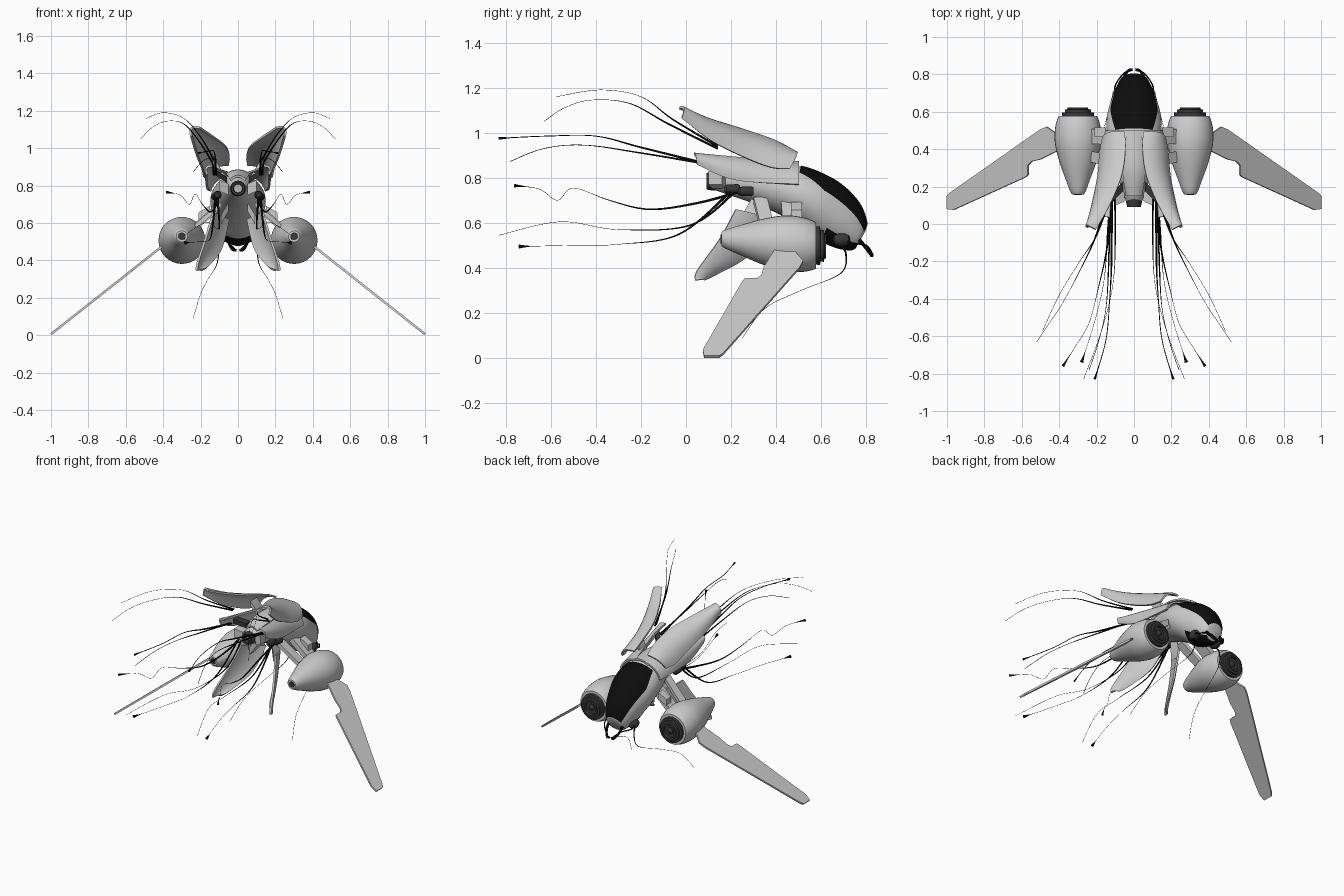
import bpy, bmesh, math
from mathutils import Vector

if "Cube" in bpy.data.objects:
    bpy.data.objects.remove(bpy.data.objects["Cube"])


def material(name, v):
    m = bpy.data.materials.new(name)
    m.diffuse_color = (v, v, v, 1)
    m.use_nodes = True
    m.node_tree.nodes["Principled BSDF"].inputs["Base Color"].default_value = m.diffuse_color
    return m


BLACK = material("black", 0.004)
DARK = material("dark_grey", 0.04)


def finish(name, bm, mat=None, mirror=True, thick=0, angle=35):
    bmesh.ops.recalc_face_normals(bm, faces=bm.faces)
    me = bpy.data.meshes.new(name)
    bm.to_mesh(me)
    bm.free()
    ob = bpy.data.objects.new(name, me)
    bpy.context.collection.objects.link(ob)
    if mat:
        me.materials.append(mat)
    bpy.context.view_layer.objects.active = ob
    ob.select_set(True)
    if thick:  # applied first, so that the rim edges stay sharp
        mod = ob.modifiers.new("thickness", 'SOLIDIFY')
        mod.thickness = thick
        mod.offset = 0
        bpy.ops.object.modifier_apply(modifier=mod.name)
    if mirror:
        ob.modifiers.new("mirror", 'MIRROR')
    bpy.ops.object.shade_smooth_by_angle(angle=math.radians(angle))
    ob.select_set(False)
    return ob


def spline(pts, t):
    """Catmull-Rom sample of a point list, t in points."""
    i = min(int(t), len(pts) - 2)
    f = t - i
    p = [Vector(pts[max(0, min(len(pts) - 1, i + k))]) for k in (-1, 0, 1, 2)]
    return 0.5 * (2 * p[1] + (p[2] - p[0]) * f + (2 * p[0] - 5 * p[1] + 4 * p[2] - p[3]) * f * f
                  + (3 * p[1] - p[0] - 3 * p[2] + p[3]) * f ** 3)


def loft(rows, closed=False, caps=False):
    bm = bmesh.new()
    vs = [[bm.verts.new(c) for c in row] for row in rows]
    n = len(rows[0])
    for a, b in zip(vs, vs[1:]):
        for i in range(n if closed else n - 1):
            j = (i + 1) % n
            bm.faces.new((a[i], a[j], b[j], b[i]))
    if caps:
        bm.faces.new(vs[0])
        bm.faces.new(vs[-1])
    return bm


# Hull stations: top y, top z, bottom y, bottom z, half width
HULL = [(.12, .82, .13, .745, .045), (.2, .855, .2, .72, .07), (.35, .865, .33, .675, .11),
        (.51, .85, .45, .62, .145), (.62, .81, .53, .57, .145), (.70, .76, .60, .52, .125),
        (.77, .685, .67, .49, .098), (.802, .605, .73, .48, .07), (.797, .565, .755, .49, .05)]


def hull_row(t, angles, grow=0):
    vals = [spline([(s[k], s[k + 1], s[4]) for s in HULL], t) for k in (0, 2)]
    top, bot = Vector((0, *vals[0][:2])), Vector((0, *vals[1][:2]))
    mid, up, w = (top + bot) / 2, (top - bot) / 2, vals[0][2]
    up = up * (1 + grow / up.length)
    return [mid + up * math.cos(a) + Vector(((w + grow) * math.sin(a), 0, 0)) for a in angles]


ring = [math.tau * i / 32 for i in range(32)]
arc = [math.radians(a) for a in range(-60, 61, 6)]
under = [math.radians(a) for a in range(120, 241, 10)]
finish("hull", loft([hull_row(i / 4, ring) for i in range(33)], True, True), mirror=False)
finish("canopy", loft([hull_row(3 + i / 5, [a * (.7 + .3 * min(1, i / 6)) for a in arc], .004)
                       for i in range(23)]), BLACK, False)
finish("chin_panel", loft([hull_row(5 + i / 4, under, .003) for i in range(13)]), BLACK, False)


def plate(name, edge_a, edge_b, bulge, thick=.012, mat=None, n=16, m=8):
    rows = []
    for i in range(n + 1):
        t = i / n * (len(edge_a) - 1)
        a, b = spline(edge_a, t), spline(edge_b, t)
        rows.append([a.lerp(b, j / m) + Vector(bulge) * (1 - (2 * j / m - 1) ** 2)
                     for j in range(m + 1)])
    return finish(name, loft(rows), mat, thick=thick)


# Wing covers and fins
plate("upper_wing_cover",
      [(.05, .49, .91), (.045, .40, .96), (.065, .26, 1.01), (.13, .10, 1.06), (.205, -.03, 1.11)],
      [(.165, .46, .84), (.18, .38, .845), (.19, .26, .89), (.22, .11, .965), (.25, -.02, 1.065)],
      (.02, .015, .02))
plate("middle_wing_cover", [(.03, .50, .862), (.11, .2, .89), (.13, .035, .905)],
      [(.15, .50, .77), (.165, .22, .79), (.165, .05, .86)], (.02, 0, .015))
plate("lower_fin", [(.13, .22, .66), (.17, .15, .53), (.215, .05, .39), (.22, .04, .345)],
      [(.05, .38, .62), (.09, .28, .46), (.155, .13, .372), (.19, .08, .35)], (.01, .005, 0))
plate("back_spine", [(0, .50, .868), (0, .3, .88), (0, .15, .85)],
      [(.06, .50, .85), (.06, .3, .86), (.04, .15, .83)], (0, 0, .005))

# Swept wing: outline in x, y; height follows a constant slope
bm = bmesh.new()
outline = [(.39, .47), (.43, .495), (.465, .52), (.50, .505), (.985, .165), (1, .148), (1, .08),
           (.965, .075), (.58, .25), (.565, .262), (.565, .315), (.545, .335), (.50, .345), (.39, .40)]
bm.faces.new([bm.verts.new((x, y, .006 + (1 - x) * .79)) for x, y in outline])
finish("wing", bm, thick=.012)


# Turned parts along y
def turned(name, profile, x, z, slope=0, mat=None, n=32, mirror=True):
    rows = [[(x + r * math.cos(math.tau * i / n), y, z + slope * y + r * math.sin(math.tau * i / n))
             for i in range(n)] for r, y in profile]
    return finish(name, loft(rows, True, True), mat, mirror)


body = [(.03, .157), (.042, .175), (.066, .24), (.095, .32), (.117, .40), (.125, .46),
        (.121, .52), (.110, .56), (.102, .577)]
turned("engine_pod", [spline([(r, y, 0) for r, y in body], i / 3)[:2] for i in range(25)],
       .3, .54, -.07)
turned("engine_intake", [(.085, .57), (.085, .595), (.07, .597), (.07, .612), (.055, .614), (.055, .622),
                         (.042, .622), (.042, .6), (.02, .6), (.006, .618)], .3, .54, -.07, DARK)
turned("engine_exhaust", [(.02, .154), (.022, .17)], .3, .54, -.07, DARK, 20)
turned("tail_nozzle", [(.022, .13), (.024, .093), (.036, .09), (.042, .115), (.042, .15)],
       0, .785, 0, DARK, 24, False)
for k, (x, y, z) in enumerate([(.11, .2, .75), (.12, .26, .74)]):
    turned("tentacle_socket_%d" % k, [(.012, y - .03), (.02, y - .02), (.022, y + .03), (.016, y + .04)],
           x, z, 0, DARK, 16)
turned("nose_sensor", [(.006, .652), (.022, .66), (.03, .68), (.03, .70), (.02, .722), (.008, .727)],
       .085, .525, 0, DARK, 20)


# Struts: rectangular bars between two points
def strut(name, a, b, wy, wz, mat=None):
    bm = bmesh.new()
    bmesh.ops.create_cube(bm, size=1)
    a, b = Vector(a), Vector(b)
    for v in bm.verts:
        p = a.lerp(b, v.co.x + .5)
        v.co = p + Vector((0, v.co.y * wy, v.co.z * wz))
    finish(name, bm, mat)


strut("engine_pylon", (.09, .46, .70), (.24, .47, .57), .08, .045)
strut("pylon_cap", (.15, .49, .67), (.21, .49, .635), .05, .045)
strut("rear_pylon", (.09, .33, .70), (.23, .36, .58), .06, .03)
strut("cover_hinge", (.07, .36, .84), (.12, .34, .92), .07, .03)
strut("rear_hinge", (.06, .2, .83), (.12, .14, .87), .05, .03, DARK)
strut("fin_hinge", (.05, .33, .69), (.09, .29, .62), .07, .05)
strut("tail_block", (.05, .15, .78), (.10, .13, .80), .06, .06)


# Tentacles and whiskers: tapering tubes, one spline on each side
def tube(name, pts, r0, r1, tip=None):
    cu = bpy.data.curves.new(name, 'CURVE')
    cu.dimensions = '3D'
    cu.bevel_depth = 1
    cu.bevel_resolution = 1
    cu.use_fill_caps = True
    n = 40
    for side in (1, -1):
        sp = cu.splines.new('POLY')
        sp.points.add(n)
        for i in range(n + 1):
            p = spline(pts, i / n * (len(pts) - 1))
            sp.points[i].co = (side * p.x, p.y, p.z, 1)
            f = i / n
            r = r0 + (r1 - r0) * min(1, f * 2)
            if tip and f > .92:
                r = r1 + (tip - r1) * (f - .92) / .08
            sp.points[i].radius = r
        sp.use_smooth = True
    cu.materials.append(BLACK)
    bpy.context.collection.objects.link(bpy.data.objects.new(name, cu))


tube("top_whisker_high", [(.13, .14, .94), (.2, -.06, 1.06), (.29, -.2, 1.16), (.40, -.38, 1.19),
                          (.49, -.575, 1.16)], .006, .001)
tube("top_whisker_low", [(.14, .14, .93), (.21, -.08, 1.04), (.29, -.25, 1.13), (.38, -.42, 1.145),
                         (.46, -.54, 1.11), (.52, -.63, 1.05)], .006, .001)
tube("upper_tentacle", [(.12, .1, .86), (.12, -.2, .935), (.13, -.40, .985), (.15, -.62, .985),
                        (.21, -.83, .975)], .007, .0022, .007)
tube("upper_tentacle_thin", [(.13, .1, .86), (.135, -.2, .91), (.15, -.45, .945), (.19, -.63, .93),
                             (.24, -.78, .873)], .006, .0015)
tube("middle_tentacle", [(.12, .24, .74), (.12, .06, .69), (.15, -.16, .66), (.19, -.34, .70),
                         (.23, -.50, .755), (.26, -.57, .70), (.31, -.65, .75), (.38, -.76, .765)],
     .008, .001, .008)
tube("lower_tentacle_thin", [(.11, .22, .74), (.10, .02, .59), (.11, -.3, .57), (.17, -.56, .605),
                             (.27, -.83, .545)], .007, .001)
tube("lower_tentacle", [(.12, .2, .74), (.14, -.03, .55), (.16, -.3, .505), (.21, -.52, .50),
                        (.28, -.74, .495)], .007, .001, .010)
tube("nose_whisker", [(.09, .68, .51), (.10, .71, .46), (.115, .685, .375), (.16, .51, .30),
                      (.20, .35, .22), (.24, .25, .09)], .006, .001)
tube("mandible", [(.05, .755, .54), (.05, .79, .50), (.03, .82, .46), (.008, .825, .455)], .011, .008)
tube("feeler", [(.10, .69, .53), (.10, .74, .51), (.06, .80, .50), (.015, .828, .46)], .005, .004)
